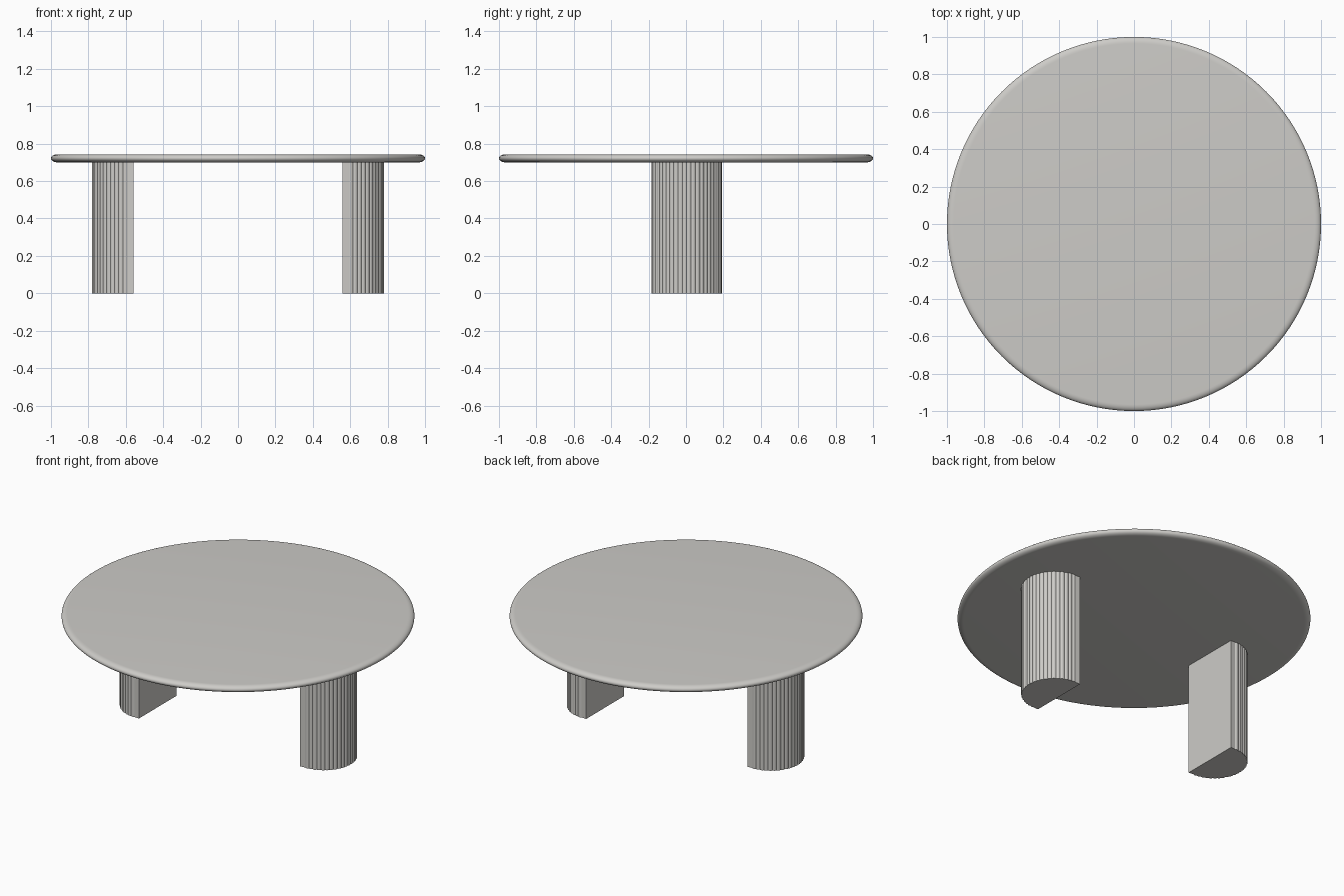
import bpy, bmesh, math

if "Cube" in bpy.data.objects:
    bpy.data.objects.remove(bpy.data.objects["Cube"])

stone = bpy.data.materials.new("warm light grey")
stone.diffuse_color = (0.61, 0.60, 0.575, 1)
stone.use_nodes = True
stone.node_tree.nodes["Principled BSDF"].inputs["Base Color"].default_value = stone.diffuse_color


def finish(name, bm, angle):
    bmesh.ops.recalc_face_normals(bm, faces=bm.faces)
    me = bpy.data.meshes.new(name)
    bm.to_mesh(me)
    bm.free()
    ob = bpy.data.objects.new(name, me)
    bpy.context.collection.objects.link(ob)
    me.materials.append(stone)
    bpy.ops.object.select_all(action='DESELECT')
    ob.select_set(True)
    bpy.context.view_layer.objects.active = ob
    bpy.ops.object.shade_smooth_by_angle(angle=math.radians(angle))
    return ob


# Round tabletop: stacked rings give a soft elliptical rim
Z0, Z1, RIM, SIDES, STEPS = 0.70, 0.743, 0.035, 128, 12
bm = bmesh.new()
rings = []
for i in range(STEPS + 1):
    a = -math.pi / 2 + math.pi * i / STEPS
    r = 1 - RIM + RIM * math.cos(a)
    z = (Z0 + Z1) / 2 + (Z1 - Z0) / 2 * math.sin(a)
    rings.append([bm.verts.new((r * math.cos(2 * math.pi * k / SIDES),
                                r * math.sin(2 * math.pi * k / SIDES), z))
                  for k in range(SIDES)])
for lo, hi in zip(rings, rings[1:]):
    for k in range(SIDES):
        n = (k + 1) % SIDES
        bm.faces.new((lo[k], lo[n], hi[n], hi[k]))
bm.faces.new(rings[0][::-1])
bm.faces.new(rings[-1])
finish("tabletop", bm, 40)


# D-shaped legs: flat inner face, fluted rounded outer face
def leg(name, side):
    flat, centre, radius, ribs, seg, relief = 0.558, 0.591, 0.189, 24, 4, 0.005
    outline = [(flat, -radius + relief / 2)]
    for i in range(ribs * seg + 1):
        a = -math.pi / 2 + math.pi * i / (ribs * seg)
        r = radius - relief * (1 - math.sin(math.pi * (i % seg) / seg))
        outline.append((centre + r * math.cos(a), r * math.sin(a)))
    outline.append((flat, radius - relief / 2))
    bm = bmesh.new()
    base = bm.faces.new([bm.verts.new((side * x, y + 0.004, 0)) for x, y in outline])
    top = bmesh.ops.extrude_face_region(bm, geom=[base])["geom"]
    bmesh.ops.translate(bm, vec=(0, 0, Z0 + 0.002),
                        verts=[g for g in top if isinstance(g, bmesh.types.BMVert)])
    finish(name, bm, 30)


leg("left_leg", -1)
leg("right_leg", 1)
